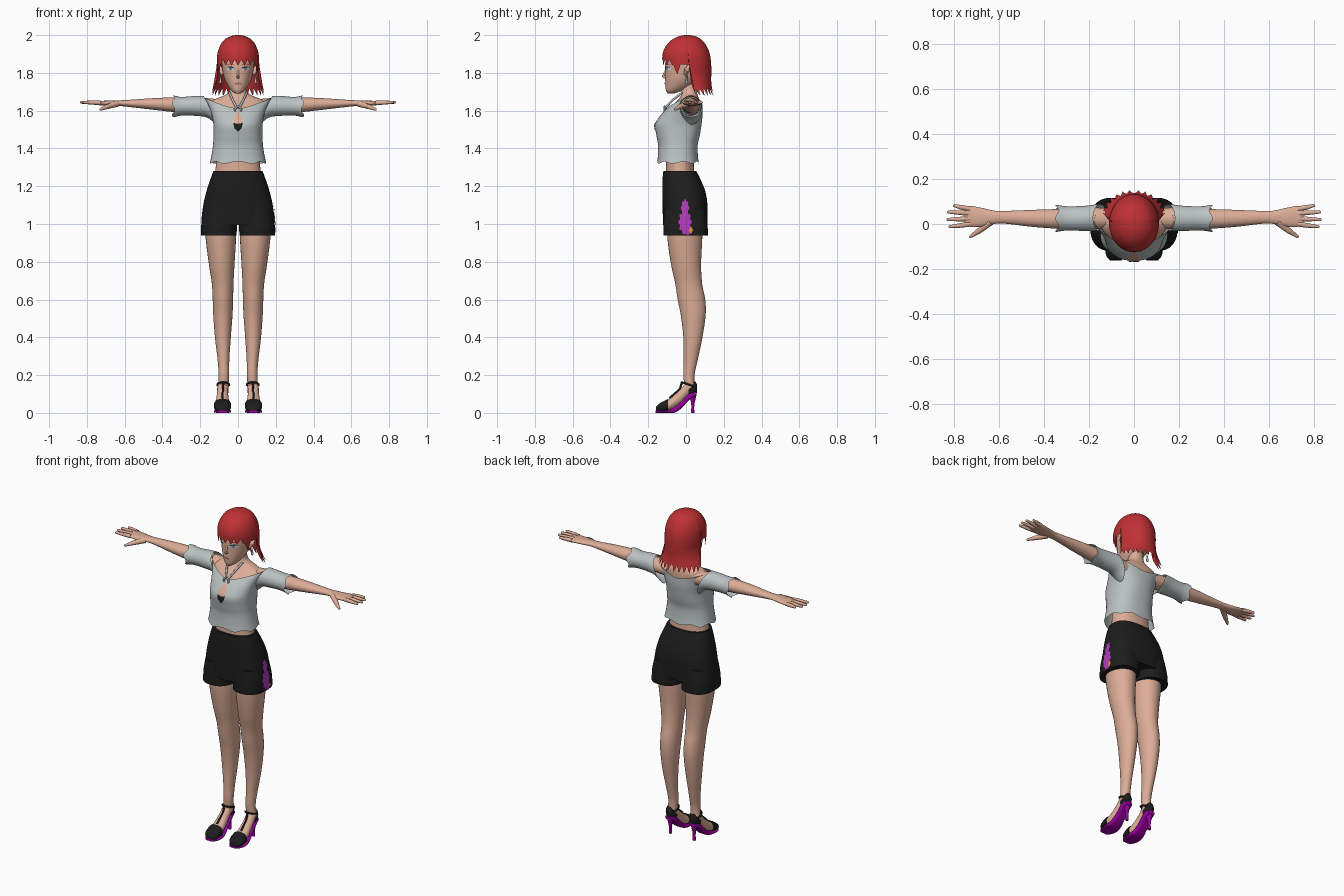
import bpy, bmesh, math
from mathutils import Vector
from mathutils.bvhtree import BVHTree


def material(name, r, g, b):
    m = bpy.data.materials.new(name)
    m.diffuse_color = (r, g, b, 1)
    return m


SKIN = material("skin", 0.72, 0.42, 0.31)
RED = material("hair red", 0.52, 0.03, 0.035)
GREY = material("pale grey cloth", 0.50, 0.54, 0.54)
BLACK = material("black cloth", 0.012, 0.012, 0.012)
MAGENTA = material("sole magenta", 0.33, 0.0, 0.36)
VIOLET = material("print violet", 0.45, 0.045, 0.50)
ORANGE = material("print orange", 0.75, 0.32, 0.03)
BLUE = material("iris blue", 0.12, 0.28, 0.36)
WHITE = material("eye white", 0.75, 0.78, 0.78)
LIP = material("lip", 0.40, 0.14, 0.12)


def finish(name, bm, mat, mirror=False):
    bmesh.ops.recalc_face_normals(bm, faces=bm.faces)
    me = bpy.data.meshes.new(name)
    bm.to_mesh(me)
    bm.free()
    me.materials.append(mat)
    ob = bpy.data.objects.new(name, me)
    bpy.context.collection.objects.link(ob)
    if mirror:
        ob.modifiers.new("mirror", 'MIRROR').use_mirror_merge = False
    return ob


def ring_at(rings, t):
    """Smoothly interpolated section: centre, radius, low and high limit."""
    last = len(rings) - 1
    i = 0
    while i < last - 1 and t > rings[i + 1][0]:
        i += 1
    a, b = rings[i], rings[i + 1]
    pa, nb = rings[max(i - 1, 0)], rings[min(i + 2, last)]
    h = b[0] - a[0]
    u = min(max((t - a[0]) / h, 0), 1)
    out = []
    for k in range(1, 5):
        ma = (b[k] - pa[k]) / (b[0] - pa[0]) * h
        mb = (nb[k] - a[k]) / (nb[0] - a[0]) * h
        out.append((2*u**3 - 3*u*u + 1) * a[k] + (u**3 - 2*u*u + u) * ma
                   + (3*u*u - 2*u**3) * b[k] + (u**3 - u*u) * mb)
    return out


def shell(name, mat, axis, rings, n=40, rows=24, lo=None, hi=None, p=1.0,
          cap=(True, True), mirror=False):
    """Loft of oval sections along an axis; lo/hi trim the ends by angle."""
    sp = lambda x: math.copysign(abs(x) ** p, x)
    bm = bmesh.new()
    grid = []
    for j in range(rows + 1):
        row = []
        for k in range(n):
            a = 2 * math.pi * k / n
            t0 = lo(a) if lo else rings[0][0]
            t1 = hi(a) if hi else rings[-1][0]
            t = t0 + (t1 - t0) * j / rows
            c, r, b0, b1 = ring_at(rings, t)
            u = c + r * sp(math.cos(a))
            v = (b0 + b1) / 2 + (b1 - b0) / 2 * sp(math.sin(a))
            row.append(bm.verts.new({'z': (u, v, t), 'x': (t, u, v), 'y': (u, t, v)}[axis]))
        grid.append(row)
    for r0, r1 in zip(grid, grid[1:]):
        for k in range(n):
            bm.faces.new((r0[k], r0[(k+1) % n], r1[(k+1) % n], r1[k]))
    if cap[0]:
        bm.faces.new(grid[0])
    if cap[1]:
        bm.faces.new(grid[-1])
    return finish(name, bm, mat, mirror)


def rod(name, mat, pts, radii, mirror=False, n=10):
    """Round bar through points, with rounded-off ends."""
    bm = bmesh.new()
    for (p, q), (r0, r1) in zip(zip(pts, pts[1:]), zip(radii, radii[1:])):
        p, q = Vector(p), Vector(q)
        m = (q - p).to_track_quat('Z', 'Y').to_matrix().to_4x4()
        m.translation = (p + q) / 2
        bmesh.ops.create_cone(bm, cap_ends=True, segments=n, radius1=r0, radius2=r1,
                              depth=(q - p).length, matrix=m)
    for p, r in zip(pts[1:], radii[1:]):
        g = bmesh.ops.create_uvsphere(bm, u_segments=n, v_segments=6, radius=r)
        bmesh.ops.translate(bm, verts=g['verts'], vec=p)
    return finish(name, bm, mat, mirror)


def plate(name, mat, obs, outline, side='front', lift=0.003, mirror=False):
    """Thin decal laid on a surface by projecting a 2D star-shaped outline."""
    trees = [BVHTree.FromPolygons([v.co for v in o.data.vertices],
                                  [tuple(f.vertices) for f in o.data.polygons]) for o in obs]
    cx = sum(q[0] for q in outline) / len(outline)
    cz = sum(q[1] for q in outline) / len(outline)
    d = Vector((0, 1, 0)) if side == 'front' else Vector((-1, 0, 0))
    bm = bmesh.new()

    def put(u, z):
        o = Vector((u, -1, z)) if side == 'front' else Vector((1, u, z))
        dist = [h[3] for h in (t.ray_cast(o, d) for t in trees) if h[0]]
        return bm.verts.new(o + d * ((min(dist) if dist else 0.9) - lift))
    mid, n = put(cx, cz), len(outline)
    prev = None
    for s in (0.25, 0.5, 0.75, 1):
        cur = [put(cx + (u - cx) * s, cz + (z - cz) * s) for u, z in outline]
        for k in range(n):
            m = (k + 1) % n
            bm.faces.new((prev[k], prev[m], cur[m], cur[k]) if prev else (mid, cur[k], cur[m]))
        prev = cur
    return finish(name, bm, mat, mirror)


def oval(cx, cz, w, h, n=20, spikes=0, depth=0.0):
    pts = []
    for k in range(n):
        a = 2 * math.pi * k / n
        s = 1 + depth * math.cos(spikes * a)
        pts.append((cx + w * s * math.cos(a), cz + h * s * math.sin(a)))
    return pts


# Torso, neck and head
torso = shell("torso", SKIN, 'z', [(1.22, 0, .13, -.11, .05), (1.30, 0, .118, -.106, .042),
    (1.40, 0, .112, -.11, .045), (1.52, 0, .118, -.14, .07), (1.60, 0, .135, -.098, .075),
    (1.64, 0, .15, -.06, .074), (1.665, 0, .115, -.035, .068), (1.685, 0, .06, -.025, .06),
    (1.72, 0, .042, -.025, .055), (1.79, 0, .042, -.025, .055)], rows=40, p=.9)
head = shell("head", SKIN, 'z', [(1.692, 0, .016, -.098, -.06), (1.705, 0, .034, -.106, -.02),
    (1.73, 0, .053, -.109, .03), (1.765, 0, .07, -.110, .07), (1.80, 0, .079, -.110, .09),
    (1.85, 0, .086, -.110, .10), (1.90, 0, .086, -.10, .10), (1.96, 0, .06, -.06, .08)], rows=36)
rod("nose", SKIN, [(0, -.10, 1.825), (0, -.121, 1.783), (0, -.105, 1.775)], [.006, .006, .008])
rod("ear", SKIN, [(.08, -.005, 1.79), (.092, .005, 1.815), (.1, .018, 1.845)],
    [.008, .014, .006], True)
rod("earring", GREY, [(.092, .004, 1.785), (.094, .004, 1.75)], [.003, .007], True)

# Face details
plate("eye_white", WHITE, [head], oval(.04, 1.822, .021, .010), lift=.002, mirror=True)
plate("iris", BLUE, [head], oval(.039, 1.822, .009, .0095), lift=.004, mirror=True)
plate("eyelash", BLACK, [head], [(.016, 1.822), (.028, 1.832), (.045, 1.834), (.064, 1.828),
      (.058, 1.829), (.042, 1.831), (.028, 1.829)], lift=.005, mirror=True)
plate("eyebrow", RED, [head], oval(.04, 1.846, .021, .0025), lift=.003, mirror=True)
plate("lips", LIP, [head], oval(0, 1.743, .019, .0055), lift=.003)


# Bobbed hair: short fringe in front, long jagged ends behind the ears
def hair_edge(a):
    d = abs((a + math.pi / 2 + math.pi) % (2 * math.pi) - math.pi)
    zig = abs((d * 3.2) % 1 - .5) * 2
    if d < 1.0:
        return 1.872 - .035 * zig
    if d < 1.3:
        return 1.84 - .05 * (1 - abs(d - 1.15) / .15)
    if d < 1.68:
        return 1.845
    return 1.675 + .045 * abs((d * 4.5) % 1 - .5) * 2


shell("hair", RED, 'z', [(1.665, 0, .146, -.06, .158), (1.70, 0, .136, -.08, .142),
    (1.75, 0, .117, -.11, .134), (1.80, 0, .109, -.122, .134), (1.85, 0, .111, -.125, .133),
    (1.90, 0, .109, -.124, .126), (1.94, 0, .097, -.108, .11), (1.97, 0, .078, -.082, .088),
    (1.987, 0, .055, -.055, .066), (1.996, 0, .033, -.03, .045), (2.0, 0, .012, -.005, .02)],
    n=150, rows=44, lo=hair_edge, cap=(False, True))

# Arms and hands
shell("arm", SKIN, 'x', [(.09, .025, .045, 1.575, 1.66), (.20, .025, .048, 1.585, 1.668),
    (.33, .023, .044, 1.592, 1.670), (.45, .025, .038, 1.605, 1.666), (.58, .03, .028, 1.620, 1.657),
    (.62, .03, .029, 1.624, 1.655), (.68, .03, .042, 1.625, 1.653), (.73, .034, .047, 1.628, 1.652),
    (.755, .036, .042, 1.632, 1.650)], n=28, rows=40, mirror=True)
for nm, y0, y1, x1 in (("index_finger", 0, -.012, .82), ("middle_finger", .024, .02, .83),
                       ("ring_finger", .047, .053, .826), ("little_finger", .067, .082, .80)):
    rod(nm, SKIN, [(.73, y0, 1.641), (.77, (y0 + y1) / 2, 1.643), (x1, y1, 1.644)],
        [.012, .011, .007], True)
rod("thumb", SKIN, [(.64, .01, 1.638), (.69, -.03, 1.622), (.728, -.056, 1.607)],
    [.018, .013, .007], True)

# Blouse with scooped neckline, sleeves, halter straps and keyhole
blouse = shell("blouse", GREY, 'z', [(1.32, 0, .15, -.153, .068), (1.36, 0, .141, -.149, .063),
    (1.42, 0, .132, -.148, .062), (1.47, 0, .13, -.157, .073), (1.525, 0, .13, -.163, .082),
    (1.57, 0, .137, -.138, .087), (1.61, 0, .149, -.105, .087), (1.65, 0, .17, -.065, .085),
    (1.68, 0, .185, -.035, .08)], n=64, rows=32, p=.85, cap=(False, False),
    lo=lambda a: 1.325 + .006 * math.sin(7 * a),
    hi=lambda a: 1.612 + .056 * abs(math.cos(a)) ** 1.4)
shell("sleeve", GREY, 'x', [(.11, .03, .058, 1.52, 1.66), (.16, .028, .06, 1.562, 1.676),
    (.22, .025, .056, 1.572, 1.678), (.30, .025, .054, 1.574, 1.673), (.35, .025, .061, 1.563, 1.682)],
    lo=lambda a: .15 + .032 * math.sin(a), hi=lambda a: .343 + .008 * math.sin(5 * a),
    cap=(False, False), mirror=True)
rod("halter_strap", GREY, [(.046, -.02, 1.695), (.03, -.066, 1.66), (.008, -.108, 1.617)],
    [.006, .006, .006], True)
ring = [(.016 * math.cos(k * math.pi / 8), -.114, 1.604 + .018 * math.sin(k * math.pi / 8))
        for k in range(17)]
rod("strap_ring", GREY, ring, [.005] * 17, n=8)
plate("keyhole_skin", SKIN, [blouse], [(0, 1.598), (-.012, 1.582), (-.024, 1.55), (-.024, 1.525),
      (0, 1.50), (.024, 1.525), (.024, 1.55), (.012, 1.582)], lift=.003)
plate("keyhole_trim", BLACK, [blouse], [(-.026, 1.536), (0, 1.53), (.026, 1.536), (.02, 1.51),
      (0, 1.487), (-.02, 1.51)], lift=.006)

# Shorts with a printed motif on one side
hips = shell("shorts_top", BLACK, 'z', [(.995, 0, .194, -.121, .114), (1.05, 0, .191, -.123, .114),
    (1.12, 0, .180, -.124, .112), (1.18, 0, .165, -.125, .10), (1.24, 0, .145, -.124, .075),
    (1.28, 0, .130, -.120, .055)], p=.78, n=56)
cuff = shell("shorts_leg", BLACK, 'z', [(.94, .102, .094, -.12, .116), (1.0, .099, .095, -.12, .114),
    (1.08, .09, .09, -.115, .105)], p=.8, rows=10, mirror=True)
plate("print_body", VIOLET, [hips, cuff], oval(-.005, 1.01, .032, .06, 60, 10, .14), 'right', .004)
plate("print_head", VIOLET, [hips, cuff], oval(-.005, 1.085, .020, .042, 48, 8, .15), 'right', .005)
plate("print_tail", VIOLET, [hips, cuff], oval(.005, .962, .022, .018, 30, 5, .15), 'right', .005)
plate("print_spark", ORANGE, [hips, cuff], oval(.026, .968, .009, .017, 24, 4, .2), 'right', .007)

# Legs and feet
shell("leg", SKIN, 'z', [(.12, .08, .028, -.005, .045), (.20, .075, .028, -.014, .045),
    (.28, .077, .031, -.012, .062), (.40, .08, .042, -.014, .087), (.52, .08, .051, -.028, .104),
    (.60, .08, .054, -.044, .102), (.68, .081, .057, -.056, .086), (.78, .086, .067, -.078, .08),
    (.92, .091, .08, -.098, .086), (1.02, .095, .082, -.1, .09)], n=32, rows=44, mirror=True)
shell("foot", SKIN, 'y', [(-.15, .082, .034, .008, .035), (-.12, .082, .041, .01, .056),
    (-.08, .082, .038, .014, .08), (-.03, .082, .031, .045, .125), (.01, .081, .028, .085, .17),
    (.04, .081, .024, .10, .165), (.05, .081, .015, .11, .15)], n=28, mirror=True)

# High-heeled shoes
shell("toe_cap", BLACK, 'y', [(-.160, .082, .024, .008, .030), (-.145, .082, .040, .007, .046),
    (-.125, .082, .045, .007, .059), (-.095, .082, .045, .007, .074)], p=.8, n=28, rows=12, mirror=True)
shell("heel_cup", BLACK, 'y', [(.012, .081, .031, .088, .135), (.035, .081, .029, .092, .158),
    (.05, .081, .022, .098, .166), (.058, .081, .010, .11, .15)], n=28, rows=12, mirror=True)
shell("sole", MAGENTA, 'y', [(-.162, .082, .026, 0, .012), (-.14, .082, .042, 0, .013),
    (-.10, .082, .046, 0, .014), (-.06, .082, .038, .001, .030), (-.02, .082, .031, .028, .065),
    (.02, .081, .030, .072, .105), (.055, .081, .022, .090, .112)], p=.6, n=24, mirror=True)
shell("heel", MAGENTA, 'z', [(0, .081, .010, .026, .044), (.04, .081, .009, .028, .044),
    (.08, .081, .016, .020, .052), (.11, .081, .025, .008, .058)], n=16, rows=10, mirror=True)
strap = [(.078 + .032 * math.cos(k * math.pi / 10), .016 + .036 * math.sin(k * math.pi / 10),
          .15 - .012 * math.sin(k * math.pi / 10)) for k in range(21)]
rod("ankle_strap", BLACK, strap, [.005] * 21, True, 8)
rod("instep_strap", BLACK, [(.078, -.02, .166), (.08, -.033, .126), (.082, -.085, .08)],
    [.007, .005, .006], True)

# Smooth shading with crisp rims
bpy.ops.object.select_all(action='SELECT')
bpy.context.view_layer.objects.active = head
bpy.ops.object.shade_smooth_by_angle(angle=math.radians(50))
